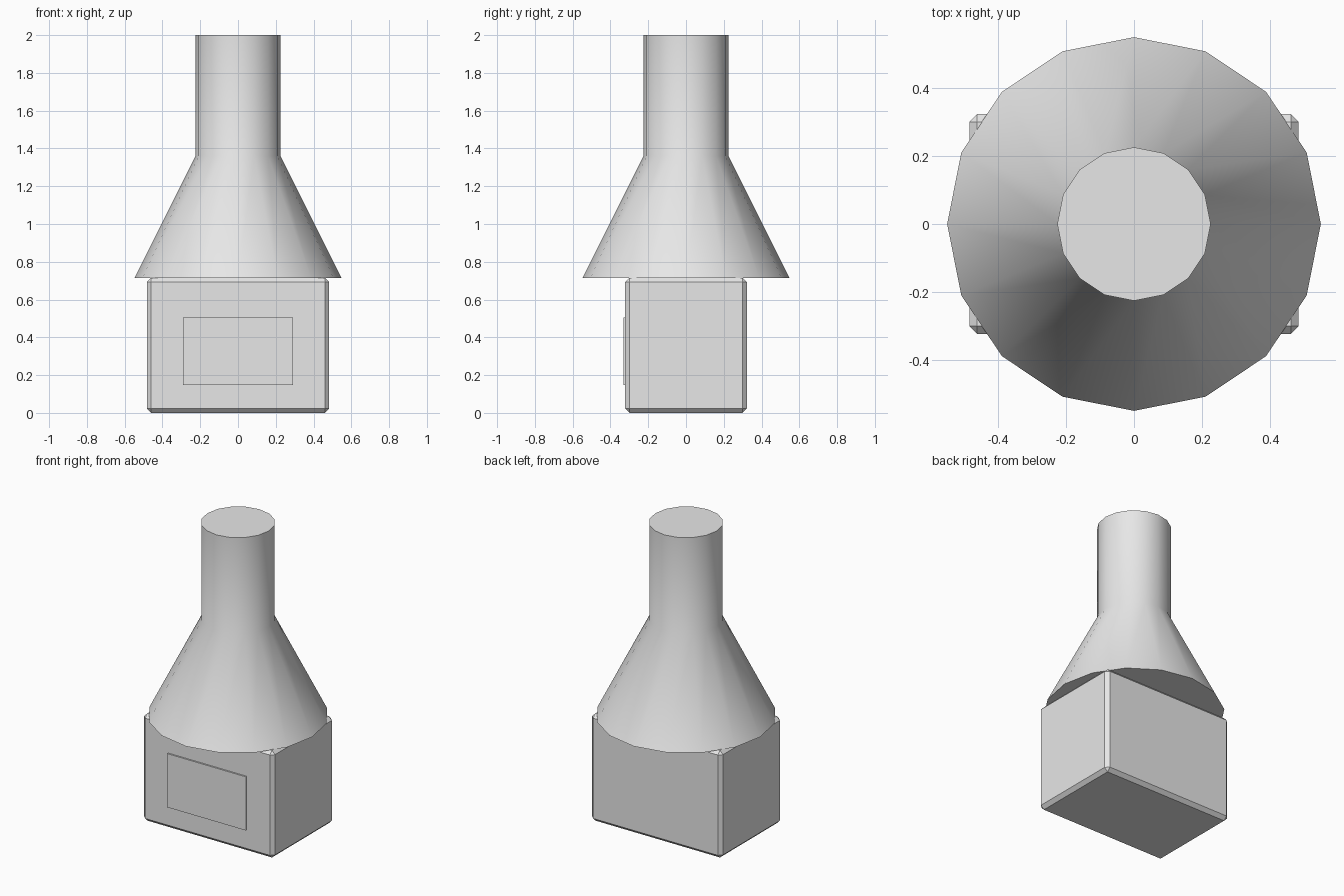
import bpy, bmesh, math
from mathutils import Vector

cube = bpy.data.objects.get("Cube")
if cube:
    bpy.data.objects.remove(cube, do_unlink=True)

# Single plain grey material
grey = bpy.data.materials.new("plain grey")
grey.use_nodes = True
colour = (0.8, 0.8, 0.8, 1)
grey.diffuse_color = colour
grey.node_tree.nodes["Principled BSDF"].inputs["Base Color"].default_value = colour


def make_object(name, bm):
    bmesh.ops.recalc_face_normals(bm, faces=bm.faces)
    mesh = bpy.data.meshes.new(name)
    bm.to_mesh(mesh)
    bm.free()
    mesh.materials.append(grey)
    obj = bpy.data.objects.new(name, mesh)
    bpy.context.collection.objects.link(obj)
    return obj


def box(name, low, high, bevel=0):
    low, high = Vector(low), Vector(high)
    bm = bmesh.new()
    bmesh.ops.create_cube(bm, size=1)
    bmesh.ops.scale(bm, vec=high - low, verts=bm.verts)
    bmesh.ops.translate(bm, vec=(low + high) / 2, verts=bm.verts)
    if bevel:
        bmesh.ops.bevel(bm, geom=bm.edges[:], offset=bevel, segments=1,
                        affect='EDGES')
    return make_object(name, bm)


def lathe(name, profile, sides):
    bm = bmesh.new()
    rings = []
    for radius, z in profile:
        angles = [math.tau * i / sides for i in range(sides)]
        rings.append([bm.verts.new((radius * math.cos(a), radius * math.sin(a), z))
                      for a in angles])
    for lower, upper in zip(rings, rings[1:]):
        for i in range(sides):
            j = (i + 1) % sides
            bm.faces.new((lower[i], lower[j], upper[j], upper[i]))
    bm.faces.new(rings[0])
    bm.faces.new(rings[-1])
    return make_object(name, bm)


# Chamfered firebox with a raised front panel
box("firebox", (-0.483, -0.322, 0), (0.483, 0.322, 0.715), bevel=0.023)
box("front_panel", (-0.29, -0.332, 0.147), (0.29, -0.31, 0.505))

# Tapered hood running into a straight flue
hood = lathe("hood_and_flue", [(0.548, 0.713), (0.225, 1.36), (0.225, 2)], 16)
bpy.ops.object.select_all(action='DESELECT')
hood.select_set(True)
bpy.context.view_layer.objects.active = hood
bpy.ops.object.shade_smooth_by_angle(angle=math.radians(30))
